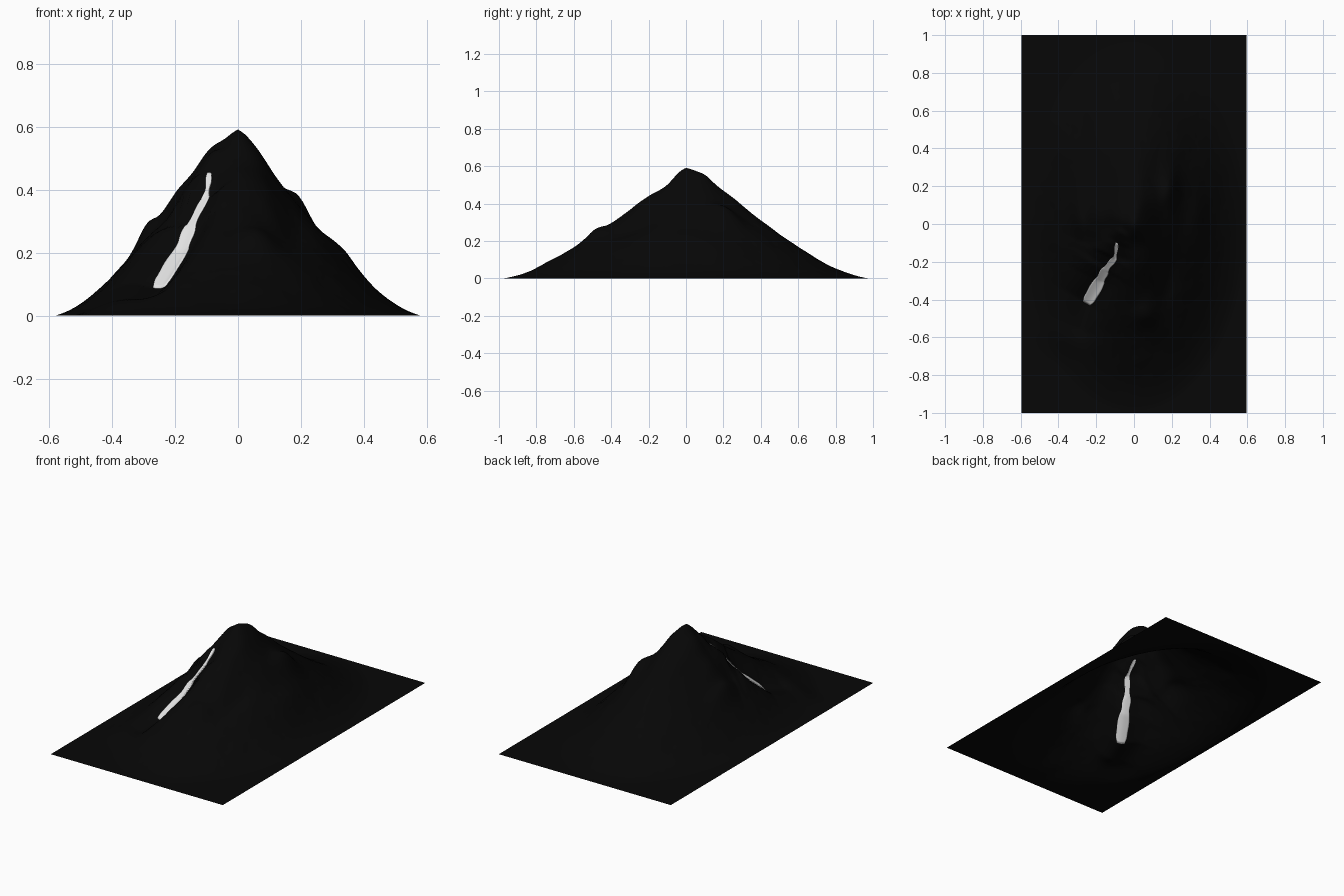
import bpy
import bmesh
import math
from mathutils import Vector, noise

if "Cube" in bpy.data.objects:
    bpy.data.objects.remove(bpy.data.objects["Cube"], do_unlink=True)

HALF_X, HALF_Y = 0.595, 1.0

# Mountain slope: height at every tenth of the way from summit to foot
SLOPE = [0.592, 0.535, 0.452, 0.372, 0.296, 0.232, 0.17, 0.11, 0.057, 0.02, 0.0]

# Shoulders and hollows: x, y, height, radius in x, radius in y
BUMPS = [
    (-0.1, 0.05, 0.04, 0.05, 0.08),
    (0.02, 0.1, 0.015, 0.05, 0.05),
    (0.0, -0.11, -0.03, 0.08, 0.06),
    (-0.2, 0.04, 0.045, 0.06, 0.1),
    (-0.29, 0.02, 0.05, 0.04, 0.1),
    (0.19, 0.2, 0.065, 0.05, 0.1),
    (0.33, 0.05, 0.022, 0.05, 0.15),
    (0.0, 0.3, 0.022, 0.12, 0.2),
    (0.06, -0.48, 0.028, 0.06, 0.06),
    (0.17, -0.3, -0.03, 0.06, 0.16),
    (0.12, -0.04, -0.01, 0.04, 0.08),
]

# Stream bed running down the front flank
STREAM = [Vector(p) for p in (
    (-0.06, -0.05, 0.53), (-0.09, -0.1, 0.455), (-0.1, -0.18, 0.38),
    (-0.15, -0.24, 0.285), (-0.18, -0.3, 0.205), (-0.25, -0.42, 0.088),
    (-0.3, -0.55, 0.055))]
ACROSS_STREAM = Vector((0.87, -0.5))


def slope(r):
    """Smoothly interpolated height of the bare cone."""
    if r >= 1:
        return 0.0
    t = r * 10
    i = int(t)
    f = t - i
    a, b = SLOPE[max(i - 1, 0)], SLOPE[i]
    c, d = SLOPE[i + 1], SLOPE[min(i + 2, 10)]
    return b + 0.5 * f * (c - a + f * (2 * a - 5 * b + 4 * c - d + f * (3 * (b - c) + d - a)))


def stream_pull(x, y):
    """How strongly the bed shapes this spot, and the bed's height there."""
    best = (9.0, 0.0, 0.0)
    p = Vector((x, y))
    for a, b in zip(STREAM, STREAM[1:]):
        seg = (b - a).xy
        t = min(max((p - a.xy).dot(seg) / seg.length_squared, 0), 1)
        q = a.lerp(b, t)
        away = p - q.xy
        best = min(best, (away.length, q.z, away.dot(ACROSS_STREAM)))
    d, bed, offset = best
    # The outer bank is wider, and the valley narrows towards the summit
    width = (0.115 - 0.03 * offset / max(d, 0.001)) * min(1, (0.62 - bed) * 3)
    return math.exp(-(d / width) ** 2), bed


def height(x, y):
    r = math.hypot(x / HALF_X, y / HALF_Y)
    z = slope(r)
    for bx, by, amount, rx, ry in BUMPS:
        z += amount * math.exp(-((x - bx) / rx) ** 2 - ((y - by) / ry) ** 2)
    rough = noise.fractal(Vector((x * 9, y * 6, 0.3)), 1.0, 2.0, 3)
    z += 0.006 * rough * min(1, max(0, (0.95 - r) * 4)) * min(1, r * 5)
    w, bed = stream_pull(x, y)
    return max(0.0, z * (1 - w) + bed * w - 0.003)


def material(name, color):
    m = bpy.data.materials.new(name)
    m.use_nodes = True
    m.diffuse_color = color
    bsdf = next(n for n in m.node_tree.nodes if n.type == 'BSDF_PRINCIPLED')
    bsdf.inputs["Base Color"].default_value = color
    return m


def sheet(name, rows, mat):
    """Smooth quad sheet from equal rows of points."""
    bm = bmesh.new()
    grid = [[bm.verts.new(p) for p in row] for row in rows]
    for low, high in zip(grid, grid[1:]):
        for i in range(len(low) - 1):
            bm.faces.new((low[i], low[i + 1], high[i + 1], high[i])).smooth = True
    bm.normal_update()
    mesh = bpy.data.meshes.new(name)
    bm.to_mesh(mesh)
    bm.free()
    mesh.materials.append(mat)
    obj = bpy.data.objects.new(name, mesh)
    bpy.context.collection.objects.link(obj)
    return obj


rock = material("black_rock", (0.002, 0.002, 0.002, 1))
water = material("pale_water", (0.8, 0.8, 0.8, 1))

# Mountain and the flat ground around it
NX, NY = 110, 180
sheet("mountain", [
    [(x, y, height(x, y)) for x in (HALF_X * (2 * i / NX - 1) for i in range(NX + 1))]
    for y in (HALF_Y * (2 * j / NY - 1) for j in range(NY + 1))], rock)

# Stream ribbon draped in its bed, widening downhill to a rounded end
course = STREAM[1:6]
STEPS, ACROSS = 48, 8
rows = []
for k in range(STEPS + 1):
    t = k / STEPS
    s = min(t * (len(course) - 1), len(course) - 1.001)
    a, b = course[int(s)], course[int(s) + 1]
    centre = a.lerp(b, s - int(s))
    half = 0.007 + 0.03 * t ** 1.3 + 0.003 * math.sin(t * 25)
    half *= min(1, 0.6 + (1 - t) * 8)
    row = []
    for i in range(ACROSS + 1):
        p = centre.xy + ACROSS_STREAM * half * (1 - 2 * i / ACROSS)
        row.append((p.x, p.y, height(p.x, p.y)))
    rows.append(row)
stream = sheet("stream", rows, water)
thick = stream.modifiers.new("thickness", 'SOLIDIFY')
thick.thickness = 0.009
thick.offset = 0
